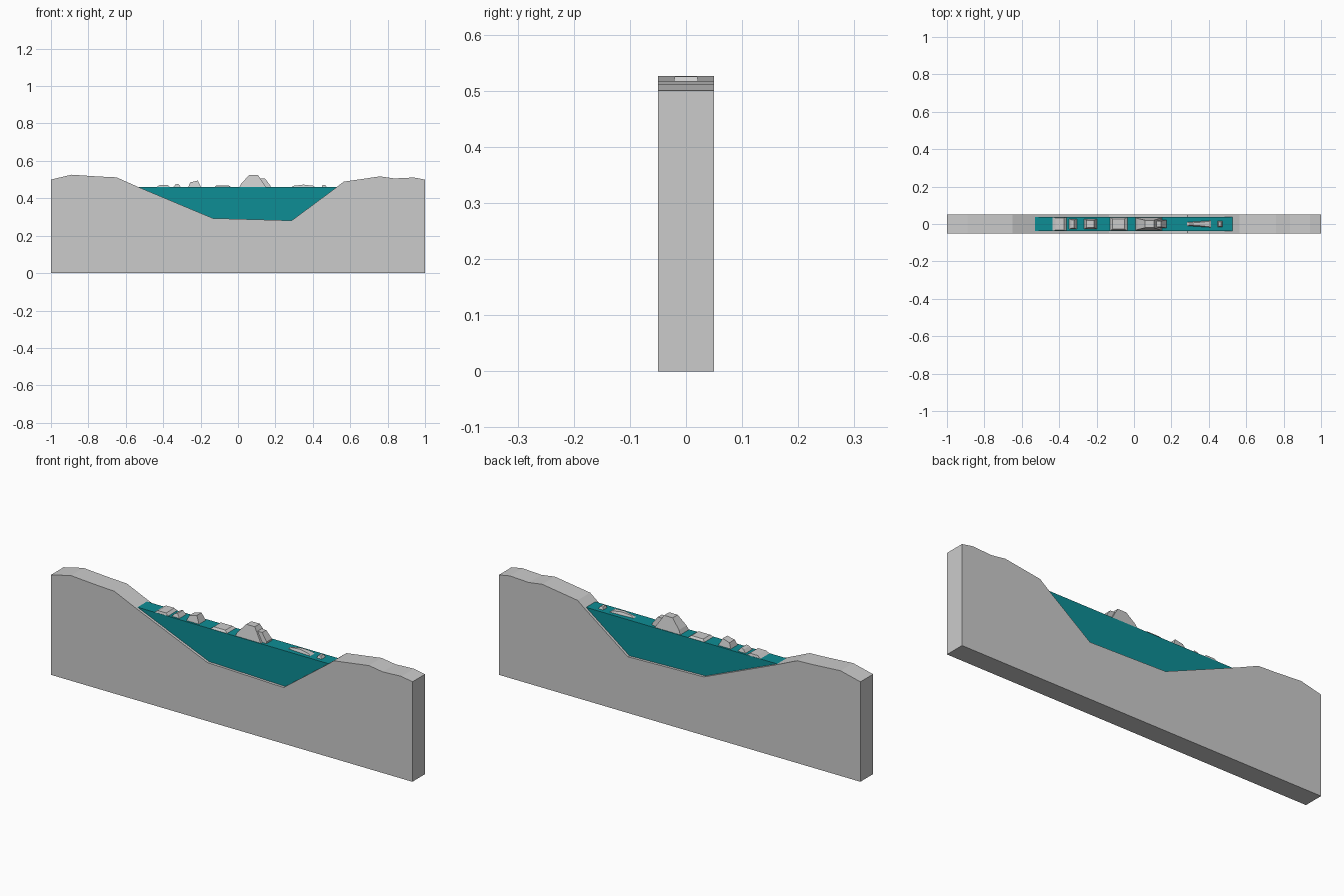
import bpy, bmesh

if "Cube" in bpy.data.objects:
    bpy.data.objects.remove(bpy.data.objects["Cube"])

WATER = 0.459


def prism(name, profile, mat=None):
    """Solid from a side profile of (x, z, half depth in y)."""
    bm = bmesh.new()
    front = [bm.verts.new((x, -d, z)) for x, z, d in profile]
    back = [bm.verts.new((x, d, z)) for x, z, d in profile]
    n = len(profile)
    bm.faces.new(front)
    bm.faces.new(back[::-1])
    for i in range(n):
        j = (i + 1) % n
        bm.faces.new((front[j], front[i], back[i], back[j]))
    bmesh.ops.recalc_face_normals(bm, faces=bm.faces)
    mesh = bpy.data.meshes.new(name)
    bm.to_mesh(mesh)
    bm.free()
    obj = bpy.data.objects.new(name, mesh)
    bpy.context.collection.objects.link(obj)
    if mat:
        mesh.materials.append(mat)
    return obj


def rock(name, outline, base_depth, top_depth):
    """Rock poking out of the water, tapering in y towards its top."""
    top = max(h for _, h in outline)
    pts = [(x, WATER + h, base_depth + (top_depth - base_depth) * max(h, 0) / top)
           for x, h in outline]
    return prism(name, pts)


# Ground slab with the river bed cut into its top
ground = [(-1, 0), (1, 0), (1, 0.50), (0.94, 0.511), (0.835, 0.506),
          (0.76, 0.517), (0.565, 0.489), (0.527, WATER), (0.287, 0.281),
          (-0.134, 0.293), (-0.53, WATER), (-0.65, 0.512), (-0.74, 0.516),
          (-0.89, 0.526), (-1, 0.50)]
prism("ground", [(x, z, 0.05) for x, z in ground])

# Water filling the bed, set in slightly from both faces
teal = bpy.data.materials.new("teal_water")
teal.diffuse_color = (0.004, 0.27, 0.30, 1)
teal.use_nodes = True
teal.node_tree.nodes["Principled BSDF"].inputs["Base Color"].default_value = teal.diffuse_color
river = [(-0.53, WATER), (-0.134, 0.293), (0.287, 0.281), (0.527, WATER)]
prism("water", [(x, z, 0.037) for x, z in river], teal)

# Rocks, left to right: outline as (x, height above water), base and top depth
rocks = [
    ([(-0.437, 0), (-0.42, 0.011), (-0.375, 0.011), (-0.362, 0)], 0.036, 0.033),
    ([(-0.348, 0), (-0.335, 0.014), (-0.32, 0.019), (-0.305, 0)], 0.027, 0.021),
    ([(-0.267, 0), (-0.255, 0.026), (-0.215, 0.036), (-0.197, 0)], 0.027, 0.018),
    ([(-0.127, 0), (-0.115, 0.010), (-0.05, 0.010), (-0.036, 0)], 0.036, 0.028),
    ([(0.008, 0), (0.018, 0.02), (0.06, 0.066), (0.107, 0.066), (0.15, 0)], 0.034, 0.02),
    ([(0.09, 0), (0.112, 0.046), (0.145, 0.046), (0.173, 0.008), (0.173, 0)], 0.022, 0.016),
]
for i, (outline, base, top) in enumerate(rocks, 1):
    rock(f"rock_{i}", outline, base, top)

# Flat wedge rock and small pebble on the right
prism("wedge_rock", [(0.283, WATER, 0.01), (0.30, WATER + 0.008, 0.005),
                     (0.35, WATER + 0.014, 0.009), (0.40, WATER + 0.008, 0.014),
                     (0.412, WATER, 0.018)])
rock("pebble", [(0.447, 0), (0.452, 0.012), (0.466, 0.012), (0.474, 0)], 0.016, 0.011)
